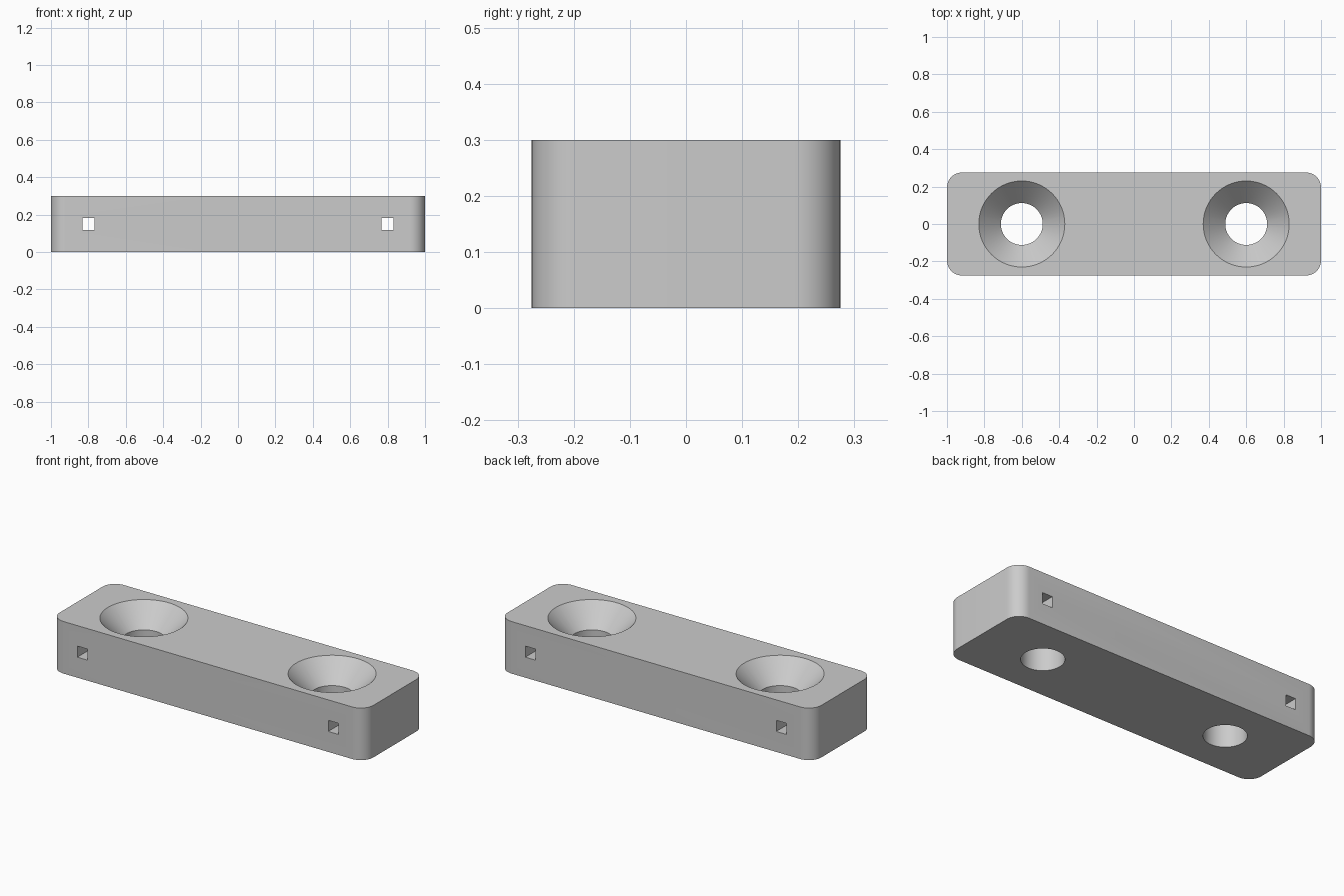
import bpy, bmesh, math
from mathutils import Matrix

cube = bpy.data.objects.get("Cube")
if cube:
    bpy.data.objects.remove(cube, do_unlink=True)

LENGTH, DEPTH, HEIGHT, CORNER = 2.0, 0.55, 0.3, 0.08

grey = bpy.data.materials.new("light_grey")
grey.use_nodes = True
grey.diffuse_color = (0.6, 0.6, 0.6, 1)
grey.node_tree.nodes["Principled BSDF"].inputs["Base Color"].default_value = (0.6, 0.6, 0.6, 1)


def make_object(name, bm):
    bmesh.ops.recalc_face_normals(bm, faces=bm.faces)
    mesh = bpy.data.meshes.new(name)
    bm.to_mesh(mesh)
    bm.free()
    mesh.materials.append(grey)
    obj = bpy.data.objects.new(name, mesh)
    bpy.context.collection.objects.link(obj)
    return obj


def box(bm, size, centre):
    matrix = Matrix.Translation(centre) @ Matrix.Diagonal((*size, 1))
    bmesh.ops.create_cube(bm, size=1, matrix=matrix)


def screw_hole_cutter(x):
    # Lathed countersink: straight bore, cone, then a short collar above the top
    profile = [(0, -0.1), (0.112, -0.1), (0.112, 0.18), (0.23, HEIGHT), (0.23, 0.4), (0, 0.4)]
    bm = bmesh.new()
    verts = [bm.verts.new((x + r, 0, z)) for r, z in profile]
    edges = [bm.edges.new(pair) for pair in zip(verts, verts[1:])]
    bmesh.ops.spin(bm, geom=verts + edges, cent=(x, 0, 0), axis=(0, 0, 1),
                   angle=math.tau, steps=64)
    bmesh.ops.remove_doubles(bm, verts=bm.verts, dist=1e-4)
    return make_object("screw_hole_cutter", bm)


def slot_cutter(x):
    # Square tunnel running from front to back
    bm = bmesh.new()
    box(bm, (0.064, 1, 0.064), (x, 0, HEIGHT / 2))
    return make_object("square_hole_cutter", bm)


# Bar with rounded vertical corners
bm = bmesh.new()
box(bm, (LENGTH, DEPTH, HEIGHT), (0, 0, HEIGHT / 2))
uprights = [e for e in bm.edges if abs(e.verts[0].co.z - e.verts[1].co.z) > 0.1]
bmesh.ops.bevel(bm, geom=uprights, offset=CORNER, segments=12, profile=0.5, affect='EDGES')
bar = make_object("mounting_bar", bm)

# Cut both pairs of holes
cutters = [make(side * x) for side in (-1, 1)
           for make, x in ((screw_hole_cutter, 0.6), (slot_cutter, 0.8))]
for cutter in cutters:
    cutter.hide_render = True
    cut = bar.modifiers.new("hole", 'BOOLEAN')
    cut.operation = 'DIFFERENCE'
    cut.solver = 'EXACT'
    cut.object = cutter

bpy.ops.object.select_all(action='DESELECT')
bar.select_set(True)
bpy.context.view_layer.objects.active = bar
for modifier in list(bar.modifiers):
    bpy.ops.object.modifier_apply(modifier=modifier.name)
for cutter in cutters:
    bpy.data.objects.remove(cutter, do_unlink=True)

bpy.ops.object.shade_smooth_by_angle(angle=math.radians(30))
